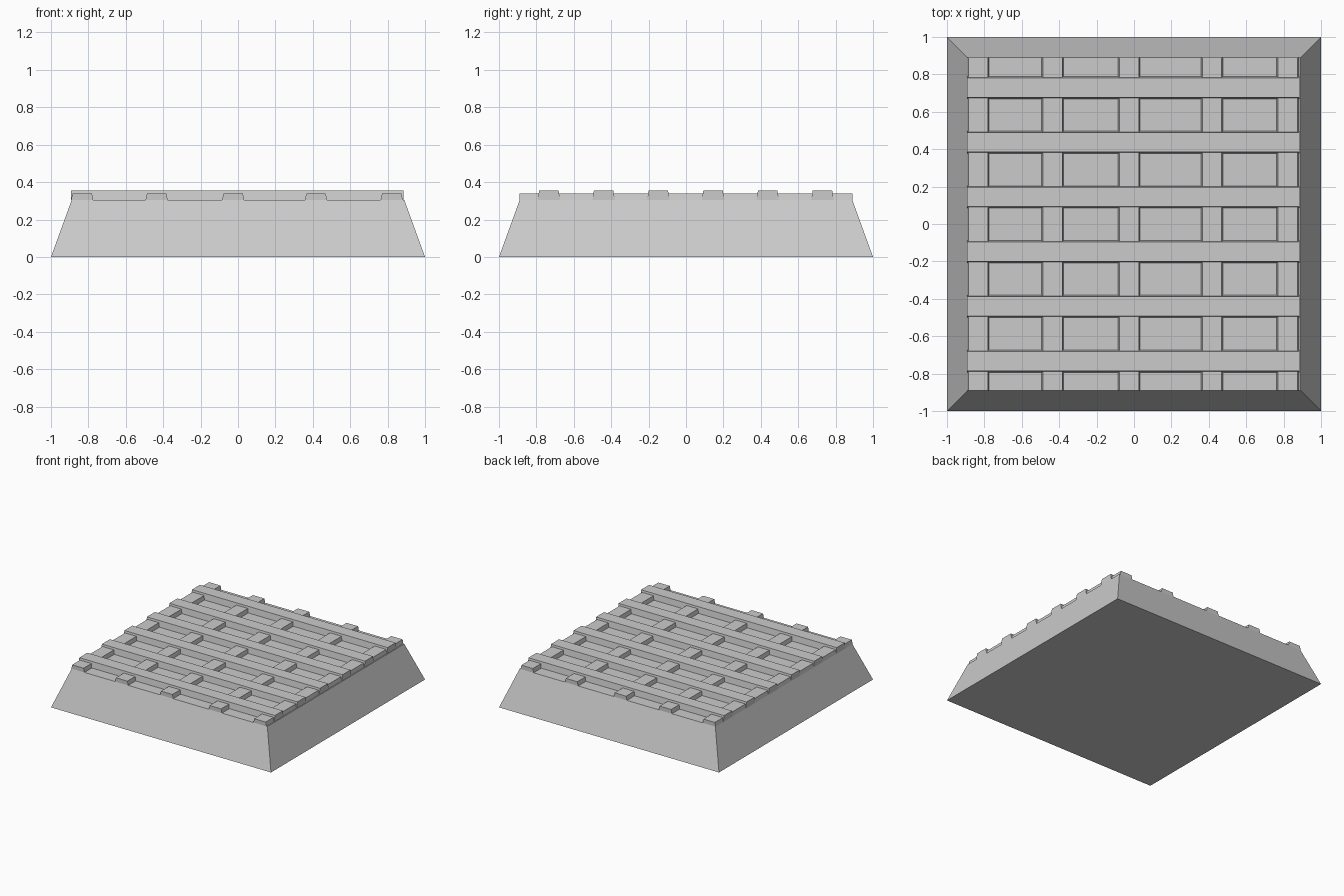
import bpy, bmesh

if "Cube" in bpy.data.objects:
    bpy.data.objects.remove(bpy.data.objects["Cube"])

Z0 = 0.305  # top of the base


def prism(name, rings):
    """Closed box between two rectangles (x0, x1, y0, y1, z)."""
    bm = bmesh.new()
    loops = []
    for x0, x1, y0, y1, z in rings:
        loops.append([bm.verts.new(p) for p in
                      ((x0, y0, z), (x1, y0, z), (x1, y1, z), (x0, y1, z))])
    lo, hi = loops
    bm.faces.new(lo[::-1])
    bm.faces.new(hi)
    for i in range(4):
        j = (i + 1) % 4
        bm.faces.new((lo[i], lo[j], hi[j], hi[i]))
    me = bpy.data.meshes.new(name)
    bm.to_mesh(me)
    bm.free()
    bpy.context.collection.objects.link(bpy.data.objects.new(name, me))


# Tapered base
prism("base", [(-1, 1, -1, 1, 0), (-0.889, 0.889, -0.889, 0.889, Z0)])

# Taller slats running left to right
for i in range(6):
    y = -0.733 + 0.2925 * i
    prism(f"cross_slat_{i + 1}", [(-0.893, 0.885, y - 0.06, y + 0.06, Z0),
                                  (-0.893, 0.885, y - 0.052, y + 0.052, 0.355)])

# Lower slats running front to back
for i, x in enumerate((-0.833, -0.435, -0.026, 0.417, 0.822)):
    prism(f"long_slat_{i + 1}", [(x - 0.059, x + 0.059, -0.889, 0.889, Z0),
                                 (x - 0.052, x + 0.052, -0.889, 0.889, 0.338)])
